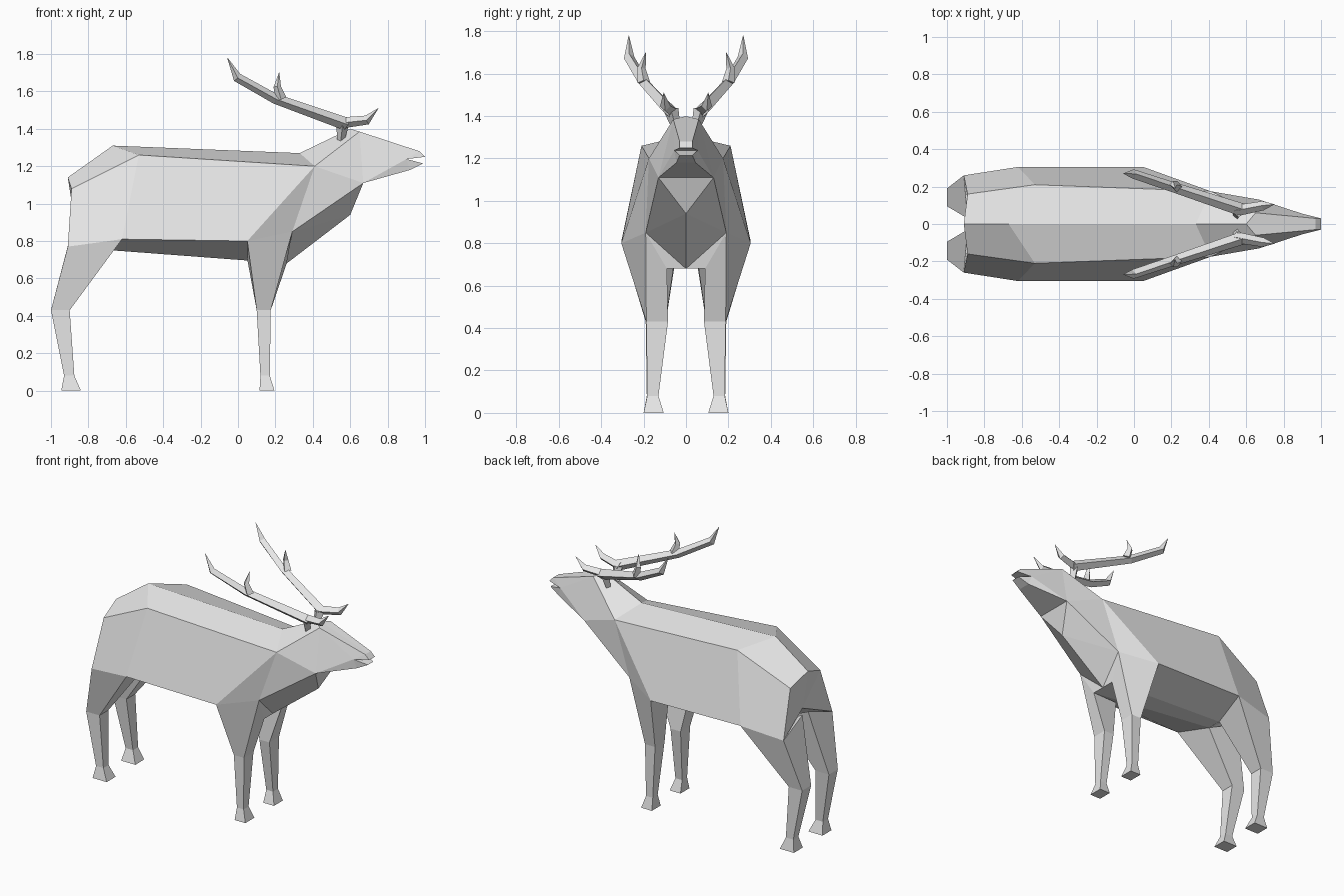
import bpy
import bmesh
from mathutils import Vector

cube = bpy.data.objects.get("Cube")
if cube:
    bpy.data.objects.remove(cube, do_unlink=True)

GREY = (0.8, 0.8, 0.8, 1.0)
grey = bpy.data.materials.new("pale_grey")
grey.use_nodes = True
grey.diffuse_color = GREY
for node in grey.node_tree.nodes:
    if node.type == 'BSDF_PRINCIPLED':
        node.inputs["Base Color"].default_value = GREY


def build(name, faces):
    """Make a flat shaded object from one half's faces plus their mirror."""
    bm = bmesh.new()
    for side in (1, -1):
        for face in faces:
            bm.faces.new([bm.verts.new((x, y * side, z)) for x, y, z in face])
    bmesh.ops.remove_doubles(bm, verts=bm.verts, dist=0.0005)
    bmesh.ops.recalc_face_normals(bm, faces=bm.faces)
    mesh = bpy.data.meshes.new(name)
    bm.to_mesh(mesh)
    bm.free()
    mesh.materials.append(grey)
    obj = bpy.data.objects.new(name, mesh)
    bpy.context.collection.objects.link(obj)


def band(a, b):
    """Faces between two rows of points; shared points make triangles."""
    return [list(dict.fromkeys([a[i], a[i + 1], b[i + 1], b[i]]))
            for i in range(len(a) - 1)]


def fan(hub, rim):
    """Triangles from one point to a row of points."""
    return [[hub, p, q] for p, q in zip(rim, rim[1:])]


def centre(row):
    """The same points moved onto the middle plane."""
    return [(x, 0, z) for x, y, z in row]


def loft(rings):
    """Faces that join equal rings, with both ends closed."""
    faces = [rings[0], rings[-1]]
    for a, b in zip(rings, rings[1:]):
        faces += band(a + a[:1], b + b[:1])
    return faces


def box_ring(x0, x1, y0, y1, z):
    return [(x0, y1, z), (x1, y1, z), (x1, y0, z), (x0, y0, z)]


def horn(path):
    """Four-sided tapering branch along (x, y, z, radius) points."""
    pts = [Vector(p[:3]) for p in path]
    rings = []
    for i, p in enumerate(pts):
        d = (pts[min(i + 1, len(pts) - 1)] - pts[max(i - 1, 0)]).normalized()
        u = d.cross(Vector((0, 1, 0))).normalized()
        v = d.cross(u)
        rings.append([tuple(p + k * path[i][3]) for k in (u, v, -u, -v)])
    return loft(rings)


# Landmarks on the left half: back and rear
tail, notch = (-0.91, 0, 1.14), (-0.87, 0, 0.88)
rump, withers, crown = (-0.67, 0, 1.31), (0.33, 0, 1.27), (0.60, 0, 1.40)
rear_hip, hip = (-0.89, 0.16, 1.08), (-0.53, 0.21, 1.26)
shoulder, temple = (0.41, 0.175, 1.20), (0.65, 0.06, 1.385)
# Widest line, belly and chest
thigh, flank = (-0.91, 0.26, 0.77), (-0.62, 0.305, 0.81)
elbow, chest = (0.05, 0.305, 0.80), (0.29, 0.19, 0.85)
groin, brisket = (-0.67, 0.05, 0.75), (0.26, 0.09, 0.68)
throat = (0.60, 0, 0.94)
# Muzzle
nose, lip, mouth = (0.97, 0.03, 1.28), (1.0, 0.03, 1.25), (0.90, 0.055, 1.238)
chin_tip, chin, jaw = (0.99, 0.03, 1.215), (0.92, 0.045, 1.18), (0.67, 0.13, 1.11)

belly = [groin, brisket]
belly_mid = centre(belly)
muzzle = [nose, lip, mouth, chin_tip, chin, jaw, throat]

# Body and head with an open mouth
build("body_and_head",
      band([tail, rump, withers, crown] + centre([nose]),
           [rear_hip, hip, shoulder, temple, nose])
      + band([rear_hip, hip, shoulder], [thigh, flank, elbow])
      + band([flank, elbow], belly)
      + band(belly, belly_mid)
      + band(muzzle, centre(muzzle))
      + fan(jaw, [chest, shoulder, temple, mouth, chin])
      + fan(mouth, [temple, nose, lip])
      + fan(mouth, [chin, chin_tip])
      + fan(chest, [jaw, throat, belly_mid[1], brisket, elbow, shoulder])
      + fan(notch, [tail, rear_hip, thigh, groin, belly_mid[0]])
      + [[thigh, flank, groin]])

# Front legs
build("front_legs", loft([
    [elbow, chest, brisket, (0.05, 0.12, 0.70)],
    box_ring(0.10, 0.175, 0.085, 0.187, 0.43),
    box_ring(0.12, 0.17, 0.13, 0.183, 0.08),
    box_ring(0.115, 0.195, 0.105, 0.20, 0),
]))

# Hind legs
build("hind_legs", loft([
    [thigh, flank, groin, (-0.89, 0.03, 0.85)],
    box_ring(-1.0, -0.90, 0.095, 0.19, 0.43),
    box_ring(-0.93, -0.875, 0.13, 0.185, 0.08),
    box_ring(-0.945, -0.84, 0.105, 0.20, 0),
]))

# Antlers
build("antler_stems", horn([(0.55, 0.045, 1.34, 0.02), (0.56, 0.07, 1.43, 0.035)]))
build("antler_beams", horn([
    (0.58, 0.075, 1.425, 0.035), (0.20, 0.20, 1.56, 0.027),
    (-0.005, 0.268, 1.675, 0.025), (-0.057, 0.27, 1.78, 0.001),
]))
build("brow_tines", horn([
    (0.54, 0.07, 1.43, 0.03), (0.69, 0.098, 1.447, 0.025), (0.75, 0.105, 1.51, 0.001),
]))
build("middle_tines", horn([
    (0.23, 0.20, 1.56, 0.03), (0.21, 0.21, 1.625, 0.02), (0.22, 0.19, 1.70, 0.001),
]))
